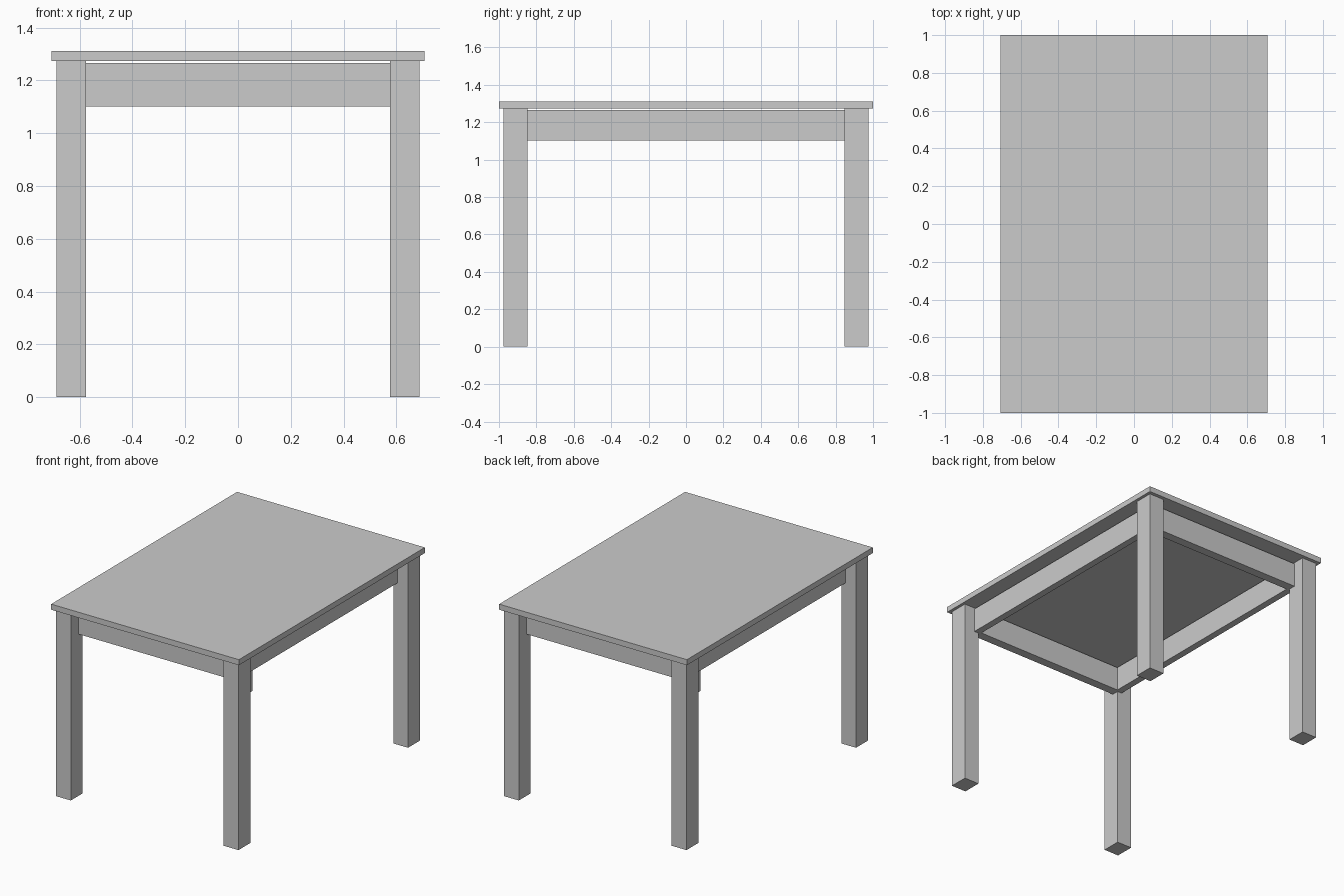
import bpy

if "Cube" in bpy.data.objects:
    bpy.data.objects.remove(bpy.data.objects["Cube"])


def box(name, lo, hi):
    """Axis-aligned box between two corners."""
    size = [b - a for a, b in zip(lo, hi)]
    mid = [(a + b) / 2 for a, b in zip(lo, hi)]
    bpy.ops.mesh.primitive_cube_add(size=1, location=mid)
    ob = bpy.context.object
    ob.name = name
    ob.scale = size
    bpy.ops.object.transform_apply(location=False, rotation=False, scale=True)
    return ob


TOP_Z, UNDER_Z = 1.311, 1.273
APRON_LOW, APRON_HIGH = 1.102, 1.266
LEG_X, LEG_Y = (0.576, 0.687), (0.848, 0.976)
APRON_X, APRON_Y = (0.562, 0.609), (0.834, 0.895)


def span(pair, sign):
    return sorted(sign * v for v in pair)


# Table top
box("table_top", (-0.707, -1, UNDER_Z), (0.707, 1, TOP_Z))

# Four legs
for sx, side in ((-1, "left"), (1, "right")):
    for sy, end in ((-1, "front"), (1, "back")):
        x, y = span(LEG_X, sx), span(LEG_Y, sy)
        box(f"{end}_{side}_leg", (x[0], y[0], 0), (x[1], y[1], UNDER_Z))

# Side aprons, butted between the end aprons inside the legs
for s, side in ((-1, "left"), (1, "right")):
    x = span(APRON_X, s)
    box(f"{side}_apron", (x[0], -APRON_Y[0], APRON_LOW), (x[1], APRON_Y[0], APRON_HIGH))

# Front and back aprons
for s, end in ((-1, "front"), (1, "back")):
    y = span(APRON_Y, s)
    box(f"{end}_apron", (-APRON_X[1], y[0], APRON_LOW), (APRON_X[1], y[1], APRON_HIGH))
